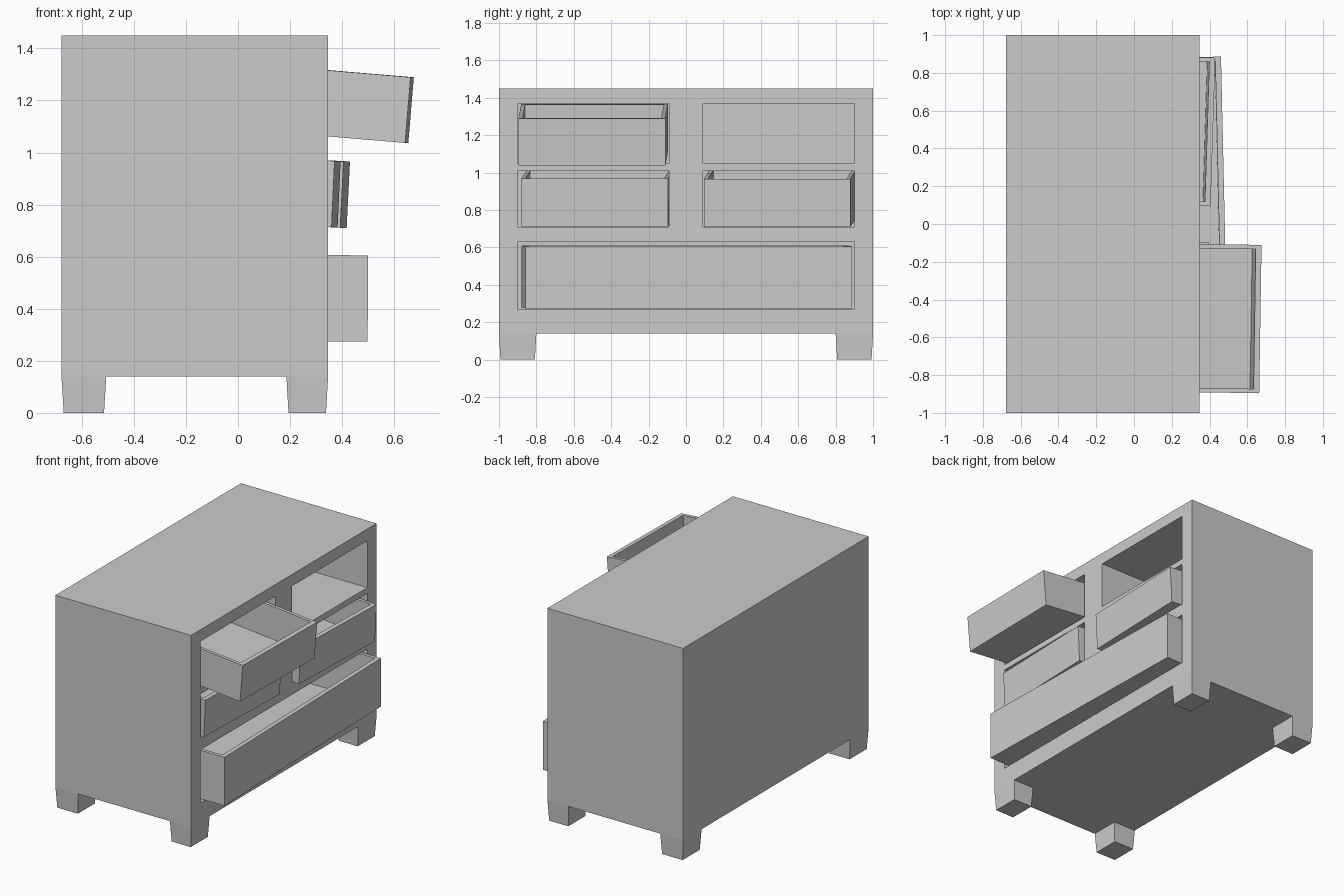
import bpy, bmesh
from math import radians
from mathutils import Vector

if "Cube" in bpy.data.objects:
    bpy.data.objects.remove(bpy.data.objects["Cube"])

FRONT, BACK, BASE, TOP = 0.346, -0.678, 0.14, 1.45


def finish(name, bm):
    bmesh.ops.recalc_face_normals(bm, faces=bm.faces)
    mesh = bpy.data.meshes.new(name)
    bm.to_mesh(mesh)
    bm.free()
    ob = bpy.data.objects.new(name, mesh)
    bpy.context.collection.objects.link(ob)
    return ob


def add_box(bm, lo, hi):
    lo, hi = Vector(lo), Vector(hi)
    verts = bmesh.ops.create_cube(bm, size=1)["verts"]
    for v in verts:
        v.co = (lo + hi) / 2 + v.co * (hi - lo)
    return verts


# Carcass with five drawer compartments cut into it
bm = bmesh.new()
add_box(bm, (BACK, -1, BASE), (FRONT, 1, TOP))
carcass = finish("carcass", bm)

bm = bmesh.new()
for y0, y1, z0, z1 in [(-0.9, -0.09, 1.05, 1.37), (0.09, 0.9, 1.05, 1.37),
                       (-0.9, -0.09, 0.71, 1.01), (0.09, 0.9, 0.71, 1.01),
                       (-0.9, 0.9, 0.27, 0.63)]:
    add_box(bm, (-0.6, y0, z0), (FRONT + 0.1, y1, z1))
cutter = finish("compartment_cutter", bm)
cutter.hide_render = True

mod = carcass.modifiers.new("compartments", "BOOLEAN")
mod.operation = "DIFFERENCE"
mod.solver = "EXACT"
mod.object = cutter
bpy.context.view_layer.objects.active = carcass
bpy.ops.object.modifier_apply(modifier=mod.name)
bpy.data.objects.remove(cutter)

# Tapered corner feet
for side, sy in (("left", -1), ("right", 1)):
    for place, x0, x1 in (("back", BACK, -0.506), ("front", 0.186, FRONT)):
        bm = bmesh.new()
        ys = sorted((sy * 0.8, sy * 1.0))
        verts = add_box(bm, (x0, ys[0], 0), (x1, ys[1], BASE))
        cx, cy = (x0 + x1) / 2, sy * 0.9
        for v in verts:
            if v.co.z < 0.01:
                v.co.x = cx + (v.co.x - cx) * 0.9
                v.co.y = cy + (v.co.y - cy) * 0.92
        finish(f"{place}_{side}_foot", bm)


def drawer(name, pos, width, height, pitch, yaw, length=0.93):
    """Open tray; pos is the bottom centre of its front face."""
    bm = bmesh.new()
    add_box(bm, (-length, -width / 2, 0), (0, width / 2, height))
    bm.normal_update()
    rim = max(bm.faces, key=lambda f: f.calc_center_median().z)
    bmesh.ops.inset_region(bm, faces=[rim], thickness=0.032)
    for v in rim.verts:
        if v.co.x > -length / 2:
            v.co.x -= 0.008
    # Push the inside down to the tray floor
    well = bmesh.ops.extrude_discrete_faces(bm, faces=[rim])["faces"][0]
    for v in well.verts:
        v.co.z = 0.03
    ob = finish(name, bm)
    ob.location = pos
    ob.rotation_euler = (0, radians(pitch), radians(yaw))


# Drawers pulled out by different amounts, each a little crooked
drawer("top_left_drawer", (0.648, -0.503, 1.037), 0.785, 0.253, 4.8, -0.9)
drawer("middle_left_drawer", (0.371, -0.488, 0.713), 0.785, 0.255, 2.6, -1.7)
drawer("middle_right_drawer", (0.405, 0.488, 0.711), 0.785, 0.255, 2.9, -1.8)
drawer("bottom_drawer", (0.478, 0.014, 0.274), 1.745, 0.331, 0.4, 1.3)
